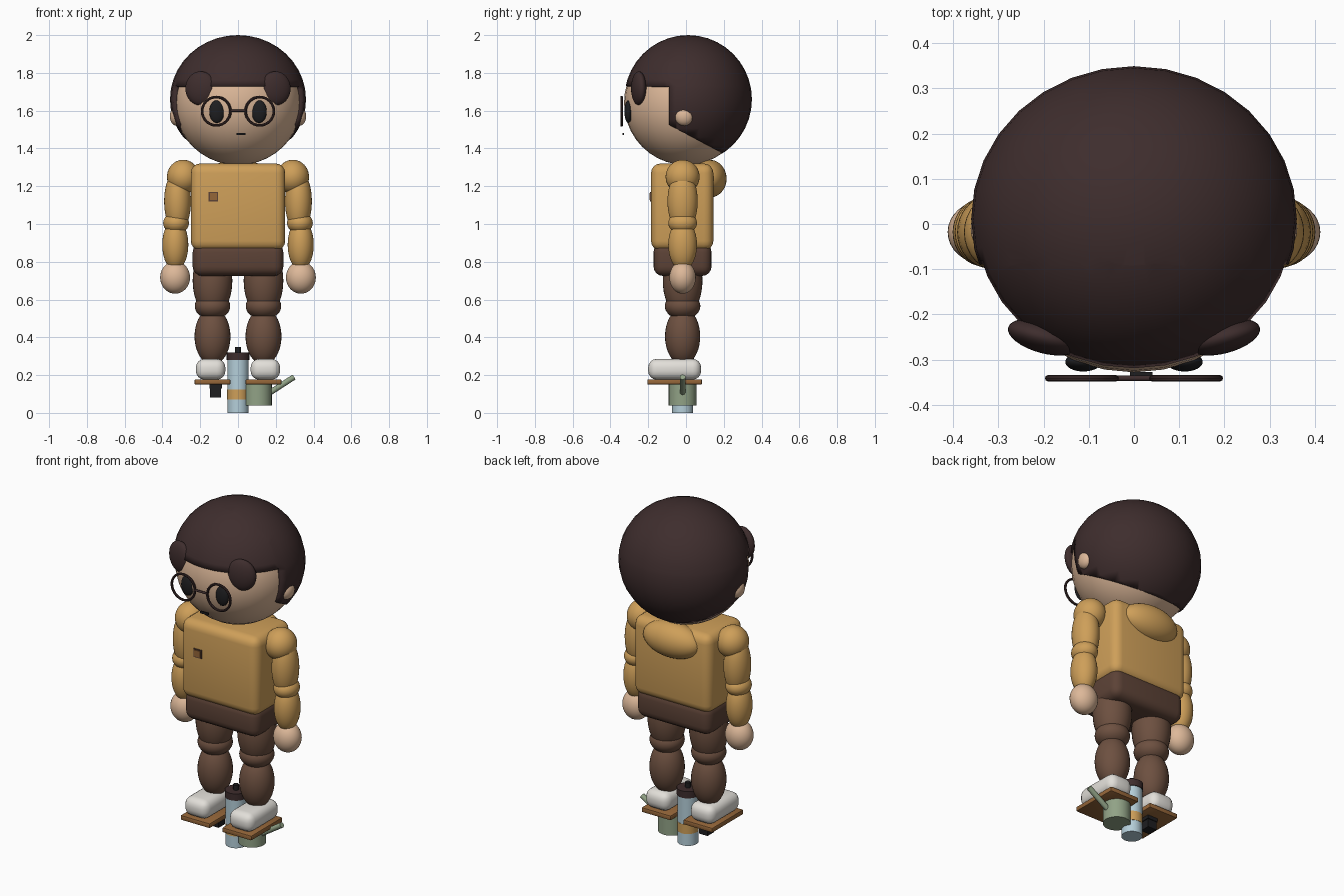
import bpy, bmesh, math
from mathutils import Vector

if "Cube" in bpy.data.objects:
    bpy.data.objects.remove(bpy.data.objects["Cube"])


def lin(c):
    return c / 12.92 if c <= 0.04045 else ((c + 0.055) / 1.055) ** 2.4


def material(name, hexcode):
    m = bpy.data.materials.new(name)
    m.diffuse_color = [lin(int(hexcode[i:i + 2], 16) / 255) for i in (0, 2, 4)] + [1]
    m.use_nodes = True
    m.node_tree.nodes["Principled BSDF"].inputs["Base Color"].default_value = m.diffuse_color
    return m


HAIR = material("dark_hair", "3E2D2D")
SKIN = material("skin", "DDB899")
MUSTARD = material("mustard", "CE9F59")
TROUSER = material("brown_trouser", "6D5040")
HIP = material("dark_brown", "5C4236")
WHITE = material("white_shoe", "E2DFD9")
WOOD = material("wood", "956639")
BLUE = material("pale_blue", "B4CED9")
GREEN = material("sage_green", "91A286")
BLACK = material("black", "1E1E20")


def finish(o, name, mat, smooth=True):
    o.name = name
    o.data.materials.append(mat)
    if smooth:
        bpy.ops.object.shade_smooth_by_angle(angle=math.radians(40))
    return o


def ball(name, mat, loc, radii, rot=(0, 0, 0)):
    bpy.ops.mesh.primitive_uv_sphere_add(segments=32, ring_count=20, location=loc, rotation=rot)
    o = bpy.context.object
    o.scale = radii
    return finish(o, name, mat)


def box(name, mat, lo, hi, bevel=0.0, segments=4):
    lo, hi = Vector(lo), Vector(hi)
    bpy.ops.mesh.primitive_cube_add(size=1, location=(lo + hi) / 2)
    o = bpy.context.object
    bm = bmesh.new()
    bm.from_mesh(o.data)
    bmesh.ops.scale(bm, vec=hi - lo, verts=bm.verts)
    if bevel:
        bmesh.ops.bevel(bm, geom=bm.edges[:], offset=bevel, segments=segments,
                        profile=0.5, affect='EDGES')
    bm.to_mesh(o.data)
    bm.free()
    return finish(o, name, mat, bevel > 0)


def rod(name, mat, a, b, r):
    a, b = Vector(a), Vector(b)
    d = b - a
    bpy.ops.mesh.primitive_cylinder_add(vertices=24, radius=r, depth=d.length, location=(a + b) / 2)
    o = bpy.context.object
    o.rotation_euler = d.to_track_quat('Z', 'Y').to_euler()
    return finish(o, name, mat)


# Head
ball("head", SKIN, (0, 0, 1.642), (0.338, 0.328, 0.33))

# Hair cap: sphere cut to leave the face and the nape open
hair = ball("hair", HAIR, (0, 0, 0), (1, 1, 1))
bm = bmesh.new()
bm.from_mesh(hair.data)
for v in bm.verts:
    v.co = Vector((v.co.x * 0.36, v.co.y * 0.338 + 0.011, v.co.z * 0.34 + 1.66))
nape_point, nape_normal = Vector((0, -0.09, 1.525)), Vector((0, 0.53, 1)).normalized()
for co, no in (((0, 0, 1.73), (0, 0, 1)), ((0, -0.09, 0), (0, 1, 0)), (nape_point, nape_normal)):
    bmesh.ops.bisect_plane(bm, geom=bm.verts[:] + bm.edges[:] + bm.faces[:], plane_co=co, plane_no=no)
cut = []
for f in bm.faces:
    c = f.calc_center_median()
    if c.z < 1.73 and (c.y < -0.09 or (c - nape_point).dot(nape_normal) < 0):
        cut.append(f)
bmesh.ops.delete(bm, geom=cut, context='FACES')
bm.to_mesh(hair.data)
bm.free()
shell = hair.modifiers.new("thickness", 'SOLIDIFY')
shell.thickness = 0.03
shell.offset = -1

# Face, locks, ears and glasses
for s, side in ((-1, "left"), (1, "right")):
    ball(side + "_lock", HAIR, (s * 0.198, -0.25, 1.718), (0.083, 0.036, 0.09), (0, 0, s * 0.26))
    ball(side + "_ear", SKIN, (s * 0.325, -0.01, 1.57), (0.036, 0.05, 0.05))
    ball(side + "_eye", BLACK, (s * 0.112, -0.305, 1.595), (0.04, 0.021, 0.06))
    bpy.ops.mesh.primitive_torus_add(major_radius=0.075, minor_radius=0.007, major_segments=32,
                                     minor_segments=8, location=(s * 0.115, -0.341, 1.597),
                                     rotation=(math.pi / 2, 0, 0))
    finish(bpy.context.object, side + "_lens_rim", HAIR)
rod("glasses_bridge", HAIR, (-0.042, -0.341, 1.6), (0.042, -0.341, 1.6), 0.006)
box("mouth", BLACK, (-0.009, -0.337, 1.471), (0.041, -0.327, 1.483))

# Body
box("jumper", MUSTARD, (-0.25, -0.185, 0.86), (0.25, 0.145, 1.32), 0.05)
box("hips", HIP, (-0.24, -0.172, 0.725), (0.24, 0.135, 0.9), 0.05)
ball("hood", MUSTARD, (0, 0.125, 1.24), (0.18, 0.09, 0.1))
box("badge_edge", HIP, (-0.155, -0.19, 1.12), (-0.105, -0.183, 1.17))
box("badge", WOOD, (-0.149, -0.193, 1.126), (-0.111, -0.185, 1.164))

# Limbs: name, colour, x, z, radii
limb_parts = (
    ("shoulder", MUSTARD, 0.29, 1.25, (0.086, 0.09, 0.09)),
    ("upper_arm", MUSTARD, 0.32, 1.12, (0.071, 0.08, 0.165)),
    ("elbow", MUSTARD, 0.328, 1.005, (0.068, 0.076, 0.058)),
    ("forearm", MUSTARD, 0.332, 0.89, (0.069, 0.076, 0.135)),
    ("hand", SKIN, 0.333, 0.717, (0.079, 0.07, 0.086)),
    ("thigh", TROUSER, 0.135, 0.7, (0.105, 0.105, 0.19)),
    ("knee", TROUSER, 0.135, 0.565, (0.094, 0.094, 0.07)),
    ("shin", TROUSER, 0.135, 0.405, (0.095, 0.093, 0.15)),
)
for s, side in ((-1, "left"), (1, "right")):
    for part, mat, x, z, radii in limb_parts:
        ball(side + "_" + part, mat, (s * x, -0.018, z), radii)
    # Shoe on its wooden plate
    x = s * 0.145
    box(side + "_shoe", WHITE, (x - 0.078, -0.2, 0.176), (x + 0.078, 0.08, 0.286), 0.045)
    x = s * 0.135
    box(side + "_plate", WOOD, (x - 0.095, -0.205, 0.15), (x + 0.095, 0.085, 0.178), 0.006, 2)

# Black block under the left plate
box("block_top", BLACK, (-0.152, -0.055, 0.13), (-0.085, 0.015, 0.152))
box("block", BLACK, (-0.147, -0.05, 0.082), (-0.09, 0.01, 0.135))

# Blue canister with band, cap and nozzle
rod("canister", BLUE, (0, -0.018, 0), (0, -0.018, 0.285), 0.056)
rod("canister_band", MUSTARD, (0, -0.018, 0.07), (0, -0.018, 0.125), 0.0575)
rod("canister_cap", HAIR, (0, -0.018, 0.28), (0, -0.018, 0.32), 0.06)
rod("canister_nozzle", BLACK, (0, -0.018, 0.31), (0, -0.018, 0.35), 0.015)

# Green pot with slanted spout
rod("pot", GREEN, (0.105, -0.018, 0.04), (0.105, -0.018, 0.152), 0.074)
rod("pot_spout", GREEN, (0.15, -0.018, 0.095), (0.297, -0.018, 0.19), 0.015)
